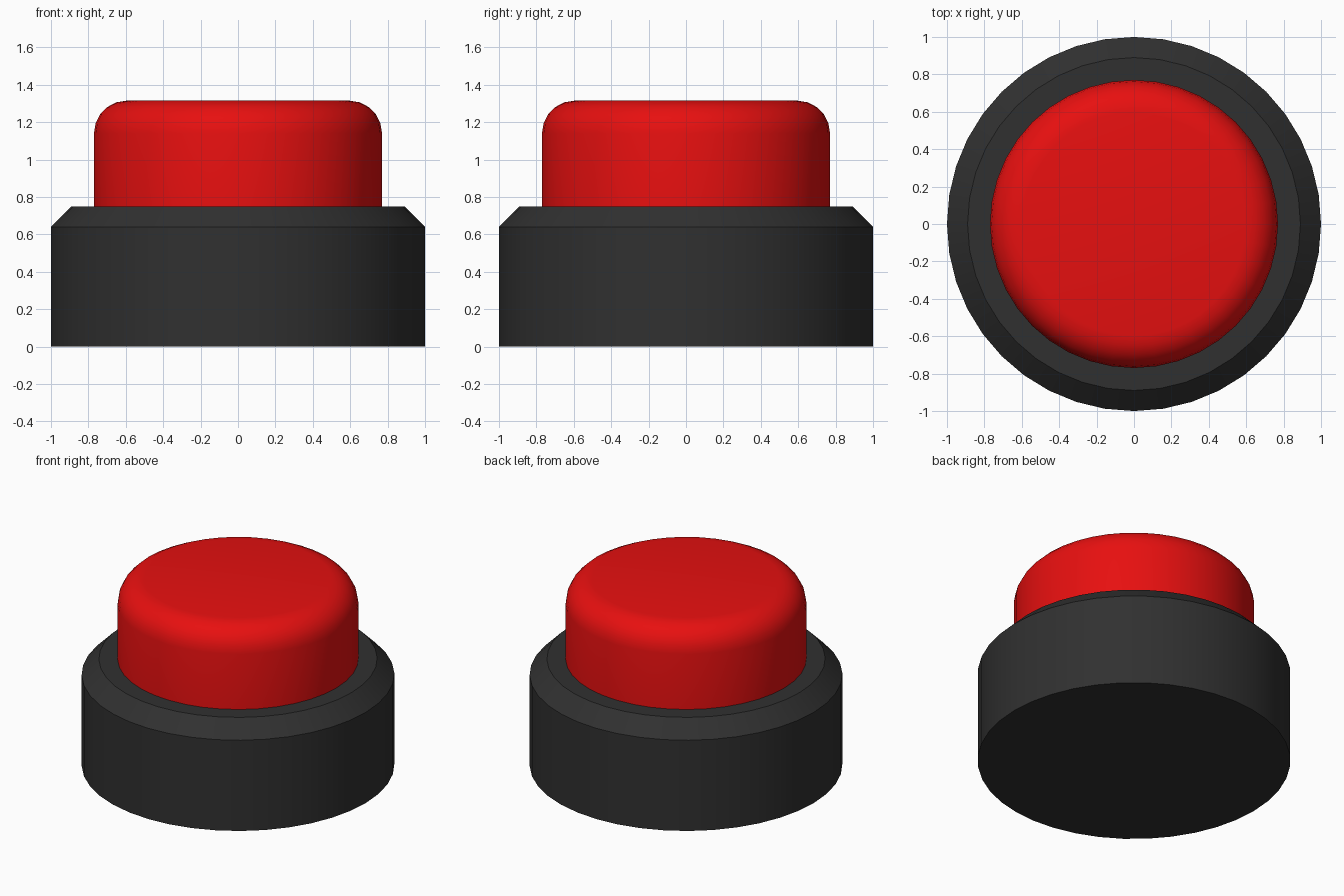
import bpy, bmesh
from math import sin, cos, pi, radians

if "Cube" in bpy.data.objects:
    bpy.data.objects.remove(bpy.data.objects["Cube"])

SIDES = 40


def material(name, rgb):
    m = bpy.data.materials.new(name)
    m.diffuse_color = (*rgb, 1)
    m.use_nodes = True
    m.node_tree.nodes["Principled BSDF"].inputs["Base Color"].default_value = m.diffuse_color
    return m


def turned_part(name, profile, mat, angle):
    """Revolve (radius, z) points around z and cap both ends."""
    bm = bmesh.new()
    rings = [[bm.verts.new((r * cos(2 * pi * i / SIDES), r * sin(2 * pi * i / SIDES), z))
              for i in range(SIDES)] for r, z in profile]
    for low, high in zip(rings, rings[1:]):
        for i in range(SIDES):
            j = (i + 1) % SIDES
            bm.faces.new((low[i], low[j], high[j], high[i]))
    bm.faces.new(rings[0][::-1])
    bm.faces.new(rings[-1])
    mesh = bpy.data.meshes.new(name)
    bm.to_mesh(mesh)
    bm.free()
    obj = bpy.data.objects.new(name, mesh)
    bpy.context.collection.objects.link(obj)
    mesh.materials.append(mat)
    bpy.ops.object.select_all(action='DESELECT')
    obj.select_set(True)
    bpy.context.view_layer.objects.active = obj
    bpy.ops.object.shade_smooth_by_angle(angle=radians(angle))
    return obj


# Dark housing with a chamfered top rim
black = material("dark_plastic", (0.03, 0.03, 0.03))
turned_part("button_housing", [(1, 0), (1, 0.64), (0.89, 0.75)], black, 30)

# Red push cap with a rounded top edge
red = material("red_plastic", (0.8, 0.005, 0.005))
R, TOP, FILLET, STEPS = 0.77, 1.315, 0.175, 5
arc = [(R - FILLET + FILLET * cos(k * pi / 2 / STEPS),
        TOP - FILLET + FILLET * sin(k * pi / 2 / STEPS)) for k in range(STEPS + 1)]
turned_part("push_cap", [(R, 0.745)] + arc, red, 30)
